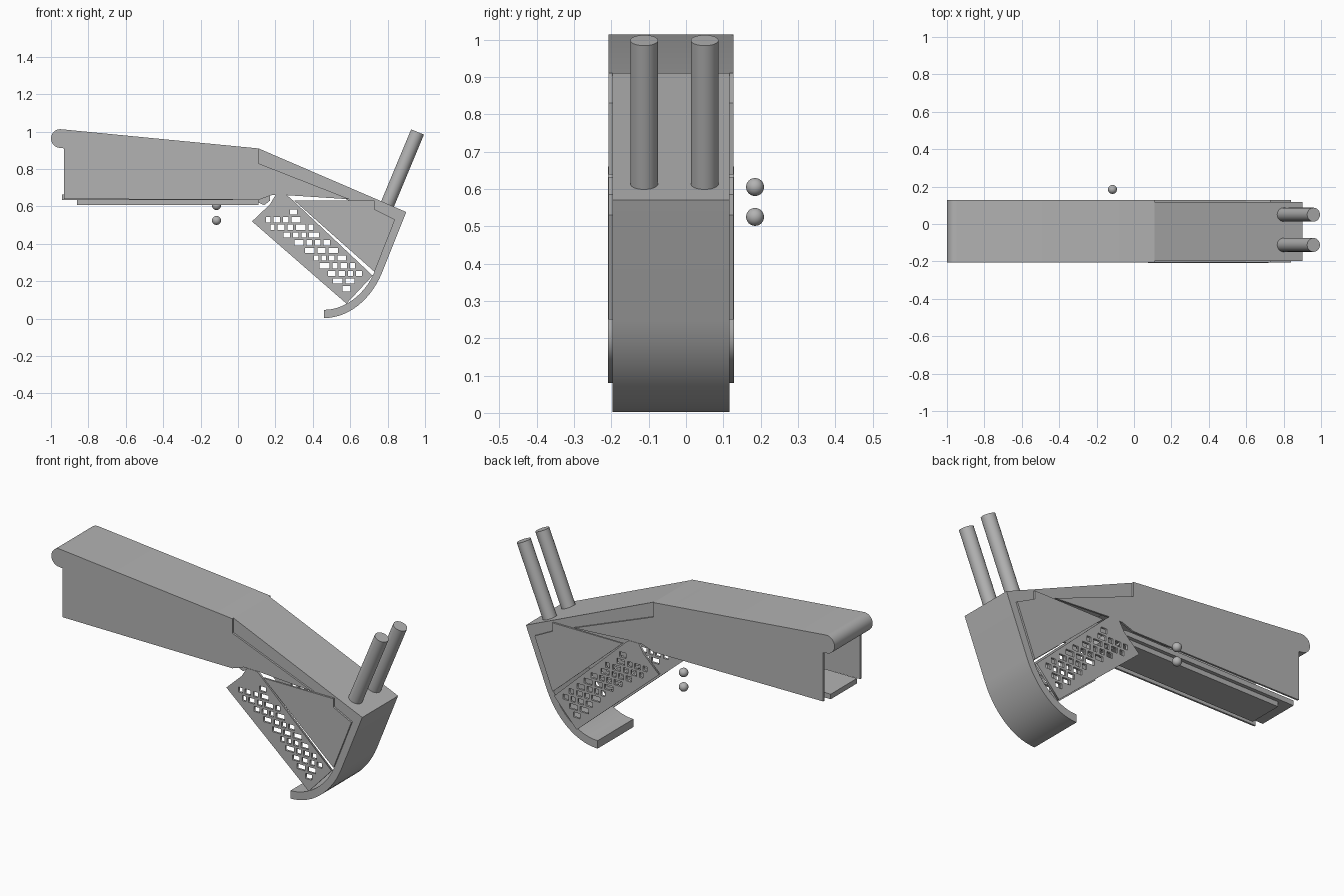
import bpy, bmesh, math, random
from mathutils import Vector

if "Cube" in bpy.data.objects:
    bpy.data.objects.remove(bpy.data.objects["Cube"])
random.seed(4)

grey = bpy.data.materials.new("plain grey")
grey.use_nodes = True
GREY = (0.45, 0.45, 0.45, 1)
grey.diffuse_color = GREY
grey.node_tree.nodes["Principled BSDF"].inputs["Base Color"].default_value = GREY

Y0, Y1 = -0.197, 0.117   # faces of the inner shell
LIP = 0.01               # thickness of the side plates


def finish(ob, name, smooth=False):
    ob.name = name
    ob.data.materials.clear()
    ob.data.materials.append(grey)
    bpy.ops.object.select_all(action='DESELECT')
    ob.select_set(True)
    bpy.context.view_layer.objects.active = ob
    if smooth:
        bpy.ops.object.shade_smooth_by_angle(angle=math.radians(35))


def extrude_profile(name, points, y0, y1, smooth=False):
    """Extrude an outline in x, z from y0 to y1."""
    bm = bmesh.new()
    face = bm.faces.new([bm.verts.new((x, y0, z)) for x, z in points])
    new = bmesh.ops.extrude_face_region(bm, geom=[face])["geom"]
    bmesh.ops.translate(bm, vec=(0, y1 - y0, 0),
                        verts=[v for v in new if isinstance(v, bmesh.types.BMVert)])
    bmesh.ops.recalc_face_normals(bm, faces=bm.faces)
    mesh = bpy.data.meshes.new(name)
    bm.to_mesh(mesh)
    bm.free()
    ob = bpy.data.objects.new(name, mesh)
    bpy.context.collection.objects.link(ob)
    finish(ob, name, smooth)
    return ob


def both_sides(name, points, thick=LIP):
    extrude_profile("right_" + name, points, Y0 - thick, Y0)
    extrude_profile("left_" + name, points, Y1, Y1 + thick)


def bezier(a, b, c, d, n=14):
    a, b, c, d = map(Vector, (a, b, c, d))
    ts = [i / n for i in range(n + 1)]
    return [tuple(a*(1-t)**3 + 3*b*t*(1-t)**2 + 3*c*t*t*(1-t) + d*t**3) for t in ts]


# Top cover with rolled front edge
roll = [(-0.95 + 0.05 * math.cos(a), 0.963 + 0.05 * math.sin(a))
        for a in [math.radians(90 + 180 * i / 16) for i in range(17)]]
extrude_profile("top_cover", roll + [(-0.89, 0.905), (0.11, 0.84), (0.11, 0.91)],
                Y0 - LIP, Y1 + LIP, True)

# Thick shell: sloping roof, back wall and curled tail
outer = bezier((0.77, 0.245), (0.71, 0.10), (0.59, 0.003), (0.46, 0.003))
inner = bezier((0.46, 0.047), (0.57, 0.047), (0.68, 0.13), (0.73, 0.25))
extrude_profile("roof_and_tail_shell",
                [(0.11, 0.91), (0.90, 0.57)] + outer + inner + [(0.84, 0.53), (0.11, 0.83)],
                Y0, Y1, True)

# Side walls and the triangular cheeks behind them
both_sides("side_wall", [(-0.93, 0.64), (0.11, 0.635), (0.18, 0.66), (0.26, 0.66),
                         (0.60, 0.638), (0.11, 0.83), (0.11, 0.905), (-0.89, 0.95), (-0.93, 0.91)])
both_sides("cheek_plate", [(0.30, 0.632), (0.73, 0.25), (0.84, 0.53), (0.73, 0.585), (0.73, 0.632)])

# Perforated panels, drawn as filled outlines with staggered holes
panel = [(0.075, 0.52), (0.58, 0.08), (0.72, 0.23), (0.28, 0.645),
         (0.26, 0.66), (0.20, 0.66), (0.17, 0.61)]
zone = [Vector(p) for p in ((0.10, 0.525), (0.58, 0.10), (0.70, 0.23), (0.28, 0.62))]


def in_zone(p):
    return all((zone[(i + 1) % 4] - zone[i]).cross(Vector(p) - zone[i]) > 0 for i in range(4))


loops = [panel]
for row in range(13):
    z = 0.105 + row * 0.041
    x = 0.10 + 0.03 * (row % 2)
    while x < 0.72:
        w = random.uniform(0.022, 0.052)
        hole = [(x, z), (x + w, z), (x + w, z + 0.028), (x, z + 0.028)]
        if all(in_zone(p) for p in hole):
            loops.append(hole)
        x += w + 0.016

for name, y in (("right_perforated_panel", Y0 - 0.006), ("left_perforated_panel", Y1 + 0.006)):
    curve = bpy.data.curves.new(name, 'CURVE')
    curve.dimensions = '2D'
    curve.fill_mode = 'BOTH'
    curve.extrude = 0.006
    for loop in loops:
        spline = curve.splines.new('POLY')
        spline.points.add(len(loop) - 1)
        for point, (x, z) in zip(spline.points, loop):
            point.co = (x, z, 0, 1)
        spline.use_cyclic_u = True
    ob = bpy.data.objects.new(name, curve)
    bpy.context.collection.objects.link(ob)
    ob.location.y = y
    ob.rotation_euler.x = math.pi / 2
    finish(ob, name)
    bpy.ops.object.convert(target='MESH')

# Floor rail under the body, with a wider flange and an end hook
extrude_profile("floor_flange", [(-0.94, 0.635), (0.11, 0.635), (0.11, 0.663), (-0.94, 0.663)],
                -0.155, 0.075)
extrude_profile("floor_rail", [(-0.86, 0.608), (0.11, 0.608), (0.11, 0.635), (-0.86, 0.635)],
                -0.135, 0.055)
extrude_profile("floor_hook", [(0.11, 0.62), (0.14, 0.607), (0.17, 0.63), (0.17, 0.66), (0.11, 0.66)],
                -0.155, 0.075)

# Two leaning posts
bottom, top = Vector((0.79, 0, 0.59)), Vector((0.96, 0, 0.998))
for name, y in (("right_post", -0.112), ("left_post", 0.05)):
    bpy.ops.mesh.primitive_cylinder_add(
        vertices=32, radius=0.037, depth=(top - bottom).length,
        location=(bottom + top) / 2 + Vector((0, y, 0)),
        rotation=(top - bottom).to_track_quat('Z', 'Y').to_euler())
    finish(bpy.context.object, name, True)

# Two small loose balls beside the body
for name, z in (("upper_ball", 0.605), ("lower_ball", 0.525)):
    bpy.ops.mesh.primitive_uv_sphere_add(segments=24, ring_count=16, radius=0.024,
                                         location=(-0.115, 0.185, z))
    finish(bpy.context.object, name, True)
